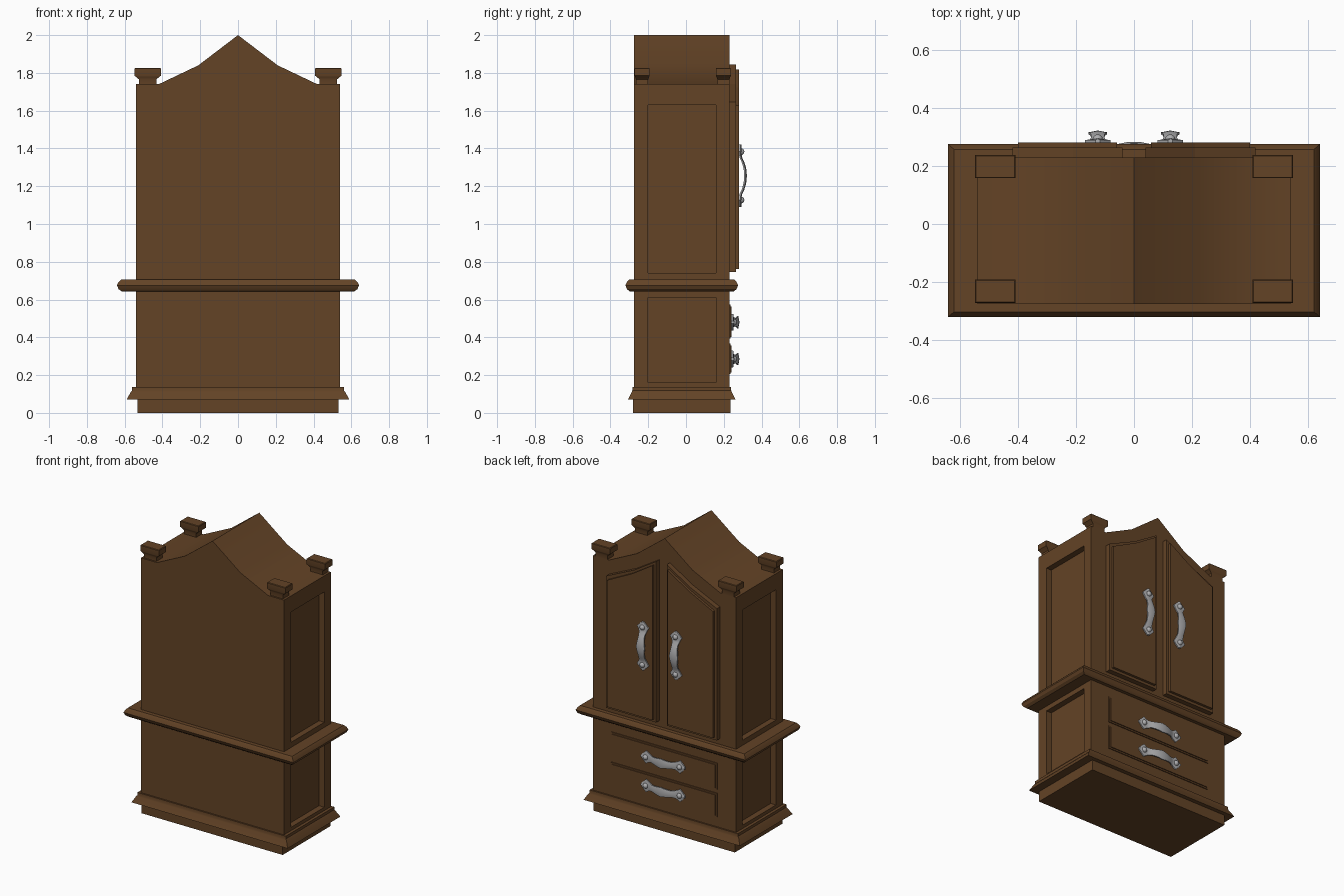
import bpy, bmesh, math
from mathutils import Vector

old = bpy.data.objects.get("Cube")
if old:
    bpy.data.objects.remove(old, do_unlink=True)


def make_material(name, color, rough):
    m = bpy.data.materials.new(name)
    m.use_nodes = True
    m.diffuse_color = color
    b = m.node_tree.nodes["Principled BSDF"]
    b.inputs["Base Color"].default_value = color
    b.inputs["Roughness"].default_value = rough
    return m


WOOD = make_material("dark brown wood", (0.125, 0.056, 0.019, 1), 0.7)
METAL = make_material("grey metal", (0.42, 0.42, 0.43, 1), 0.5)


def finish(name, bm, mat, smooth=None):
    bmesh.ops.recalc_face_normals(bm, faces=bm.faces)
    me = bpy.data.meshes.new(name)
    bm.to_mesh(me)
    bm.free()
    me.materials.append(mat)
    ob = bpy.data.objects.new(name, me)
    bpy.context.collection.objects.link(ob)
    if smooth:
        bpy.ops.object.select_all(action='DESELECT')
        ob.select_set(True)
        bpy.context.view_layer.objects.active = ob
        bpy.ops.object.shade_smooth_by_angle(angle=math.radians(smooth))
    return ob


def slab(name, outline, y0, y1, smooth=None):
    """Extrude an (x, z) outline from y0 to y1."""
    bm = bmesh.new()
    f = bm.faces.new([bm.verts.new((x, y0, z)) for x, z in outline])
    r = bmesh.ops.extrude_face_region(bm, geom=[f])
    verts = [v for v in r["geom"] if isinstance(v, bmesh.types.BMVert)]
    bmesh.ops.translate(bm, verts=verts, vec=(0, y1 - y0, 0))
    return finish(name, bm, WOOD, smooth)


def rect(x0, x1, z0, z1):
    return [(x0, z0), (x1, z0), (x1, z1), (x0, z1)]


def stacked(name, rings, cx=0, cy=0):
    """Join rectangular rings of (half x, half y, z) into one closed moulding."""
    bm = bmesh.new()
    loops = [[bm.verts.new((cx + sx * hx, cy + sy * hy, z))
              for sx, sy in ((-1, -1), (1, -1), (1, 1), (-1, 1))] for hx, hy, z in rings]
    bm.faces.new(loops[0])
    bm.faces.new(loops[-1])
    for a, b in zip(loops, loops[1:]):
        for i in range(4):
            j = (i + 1) % 4
            bm.faces.new((a[i], a[j], b[j], b[i]))
    return finish(name, bm, WOOD, 30)


# Cabinet body with a peaked top
BACK, FACE, MID = -0.275, 0.23, -0.0225
half = [(0.54, 0.07), (0.54, 1.74), (0.42, 1.74), (0.21, 1.84)]
body = slab("cabinet_body", half + [(0, 2.0)] + [(-x, z) for x, z in reversed(half)],
            BACK, FACE)

# Recessed panels in both sides
for side in (-1, 1):
    for z0, z1 in ((0.16, 0.61), (0.74, 1.63)):
        cutter = slab("panel_cutter", rect(side * 0.5, side * 0.6, z0, z1), -0.2, 0.16)
        cutter.hide_render = True
        mod = body.modifiers.new("panel", 'BOOLEAN')
        mod.operation, mod.object, mod.solver = 'DIFFERENCE', cutter, 'EXACT'
        bpy.context.view_layer.objects.active = body
        bpy.ops.object.modifier_apply(modifier=mod.name)
        bpy.data.objects.remove(cutter, do_unlink=True)
bpy.ops.object.select_all(action='DESELECT')
body.select_set(True)
bpy.context.view_layer.objects.active = body
bpy.ops.object.shade_smooth_by_angle(angle=math.radians(30))

# Plinth, base moulding and waist moulding
stacked("plinth", [(0.533, 0.257, 0), (0.533, 0.257, 0.08)], cy=MID)
stacked("base_moulding", [(0.59, 0.285, 0.07), (0.568, 0.265, 0.11),
                          (0.56, 0.262, 0.118), (0.56, 0.262, 0.137)], cy=MID)
stacked("waist_moulding", [(0.615, 0.275, 0.643), (0.632, 0.29, 0.655), (0.641, 0.298, 0.675),
                           (0.632, 0.29, 0.693), (0.62, 0.28, 0.705)], cy=MID)

# Corner finials
for sx in (-1, 1):
    for cy in (-0.232, 0.198):
        stacked("corner_finial",
                [(0.046, 0.032, 1.735), (0.046, 0.032, 1.765), (0.06, 0.036, 1.778),
                 (0.07, 0.04, 1.785), (0.07, 0.04, 1.822), (0.066, 0.037, 1.826)],
                cx=sx * 0.478, cy=cy)


# Doors: a rim slab with a raised panel
def door_outline(side, inset):
    pts = [(0.04 + inset, 0.745 + inset), (0.418 - inset, 0.745 + inset),
           (0.418 - inset, 1.645 - inset), (0.21, 1.74 - inset), (0.04 + inset, 1.845 - 1.5 * inset)]
    return [(side * x, z) for x, z in pts]


for side, label in ((1, "left"), (-1, "right")):
    slab(label + "_door_rim", door_outline(side, 0), FACE - 0.01, 0.264)
    slab(label + "_door_panel", door_outline(side, 0.018), 0.26, 0.281)

# Drawers
for label, z0, z1 in (("lower", 0.205, 0.367), ("upper", 0.393, 0.573)):
    slab(label + "_drawer", rect(-0.4, 0.4, z0, z1), FACE - 0.01, 0.236)
    slab(label + "_drawer_panel", rect(-0.39, 0.39, z0 + 0.01, z1 - 0.01), 0.23, 0.242)

# Handles: (distance along, half width, lift) of one half of a bowed, scalloped strip
HALF = [(0.0, 0.032, 0.035), (0.025, 0.028, 0.034), (0.05, 0.024, 0.029), (0.075, 0.022, 0.021),
        (0.095, 0.026, 0.011), (0.11, 0.032, 0.008), (0.128, 0.044, 0.008),
        (0.145, 0.028, 0.008), (0.165, 0.007, 0.008)]
STRIP = [(-u, w, h) for u, w, h in reversed(HALF[1:])] + HALF


def handle(name, center, upright):
    c = Vector(center)

    def place(u, v, h):
        return c + (Vector((v, h, u)) if upright else Vector((u, h, v)))

    bm = bmesh.new()
    rows = [[bm.verts.new(place(u, v, h + d)) for v, d in
             ((-w, -0.008), (w, -0.008), (w, 0), (0, 0.006), (-w, 0))] for u, w, h in STRIP]
    bm.faces.new(rows[0])
    bm.faces.new(rows[-1])
    for a, b in zip(rows, rows[1:]):
        for i in range(5):
            j = (i + 1) % 5
            bm.faces.new((a[i], a[j], b[j], b[i]))
    # Round studs at both ends
    for u in (-0.128, 0.128):
        r = bmesh.ops.create_uvsphere(bm, u_segments=12, v_segments=8, radius=0.018)
        bmesh.ops.translate(bm, verts=r["verts"], vec=place(u, 0, 0.01))
    finish(name, bm, METAL, 35)


for side, label in ((1, "left"), (-1, "right")):
    handle(label + "_door_handle", (side * 0.125, 0.281, 1.255), True)
for label, z in (("lower", 0.285), ("upper", 0.48)):
    handle(label + "_drawer_handle", (0, 0.242, z), False)
